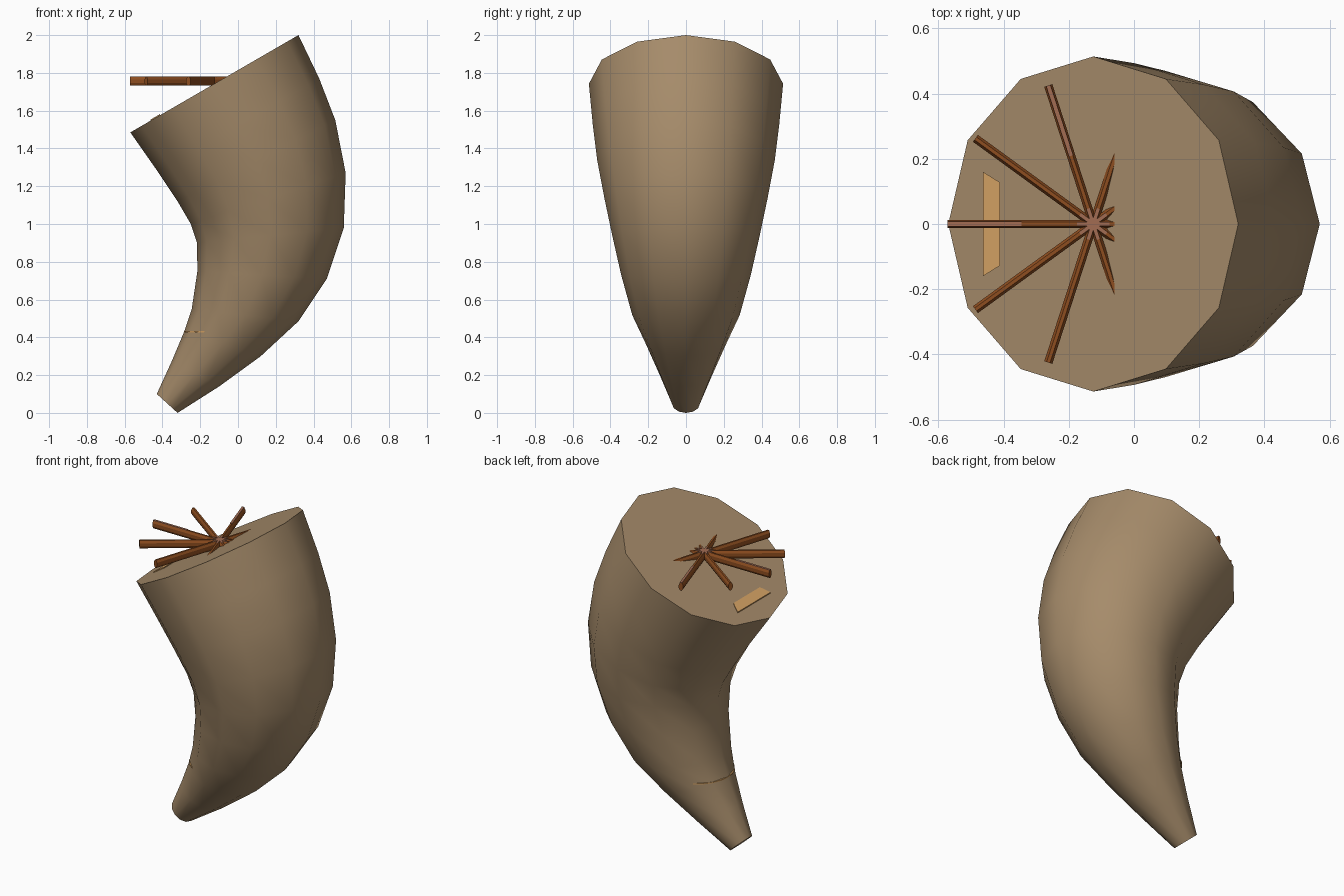
import bpy
import bmesh
from math import radians, sin, cos, pi
from mathutils import Vector, Matrix

cube = bpy.data.objects.get("Cube")
if cube:
    bpy.data.objects.remove(cube, do_unlink=True)


def material(name, r, g, b):
    m = bpy.data.materials.new(name)
    m.use_nodes = True
    m.diffuse_color = (r, g, b, 1)
    m.node_tree.nodes["Principled BSDF"].inputs["Base Color"].default_value = (r, g, b, 1)
    return m


horn_tan = material("horn_tan", 0.38, 0.26, 0.145)
stick_brown = material("stick_brown", 0.27, 0.075, 0.014)
worn_rose = material("worn_rose", 0.36, 0.15, 0.085)
amber = material("amber", 0.68, 0.37, 0.13)


def make_object(name, bm, mat):
    bmesh.ops.recalc_face_normals(bm, faces=bm.faces)
    mesh = bpy.data.meshes.new(name)
    bm.to_mesh(mesh)
    bm.free()
    mesh.materials.append(mat)
    ob = bpy.data.objects.new(name, mesh)
    bpy.context.collection.objects.link(ob)
    return ob


# Curved horn: round rings spanned between inner and outer profile points
inner = [(-.57, 1.485), (-.43, 1.285), (-.32, 1.12), (-.25, 1.0), (-.217, .9),
         (-.215, .75), (-.245, .55), (-.285, .43), (-.35, .275), (-.43, .1)]
outer = [(.32, 2.0), (.43, 1.77), (.515, 1.55), (.57, 1.27), (.56, .98),
         (.47, .71), (.32, .485), (.12, .3), (-.1, .14), (-.32, 0)]
SIDES = 12
bm = bmesh.new()
rings = []
for (xi, zi), (xo, zo) in zip(inner, outer):
    centre = Vector(((xi + xo) / 2, 0, (zi + zo) / 2))
    arm = Vector((xo, 0, zo)) - centre
    across = Vector((0, arm.length, 0))
    rings.append([bm.verts.new(centre + arm * cos(2 * pi * k / SIDES) + across * sin(2 * pi * k / SIDES))
                  for k in range(SIDES)])
for a, b in zip(rings, rings[1:]):
    for k in range(SIDES):
        n = (k + 1) % SIDES
        bm.faces.new((a[k], a[n], b[n], b[k]))
bm.faces.new(rings[0])
bm.faces.new(rings[-1])
horn = make_object("horn", bm, horn_tan)
bpy.ops.object.select_all(action='DESELECT')
horn.select_set(True)
bpy.context.view_layer.objects.active = horn
bpy.ops.object.shade_smooth_by_angle(angle=radians(50))

# Star of ten thin sticks, partly sunk into the mouth of the horn
hub = Vector((-.125, 0, 1.756))
LENGTH, HALF_W, HALF_H = .447, .013, .024
bm = bmesh.new()
for i in range(10):
    turn = Matrix.Translation(hub) @ Matrix.Rotation(i * pi / 5, 4, 'Z')
    shape = (Matrix.Translation((LENGTH / 2, 0, 0)) @ Matrix.Diagonal((1, HALF_W, HALF_H, 1))
             @ Matrix.Rotation(pi / 2, 4, 'Y') @ Matrix.Rotation(pi / 8, 4, 'Z'))
    bmesh.ops.create_cone(bm, cap_ends=True, segments=8, radius1=1.08, radius2=1.08,
                          depth=LENGTH, matrix=turn @ shape)
make_object("stick_star", bm, stick_brown)


def plate(name, size, matrix, mat):
    bm = bmesh.new()
    bmesh.ops.create_cube(bm, size=1, matrix=matrix @ Matrix.Diagonal((*size, 1)))
    return make_object(name, bm, mat)


# Worn patches on top of two sticks and at the hub
for label, angle, start in (("left", 108, .22), ("middle", 180, .22)):
    place = (Matrix.Translation(hub) @ Matrix.Rotation(radians(angle), 4, 'Z')
             @ Matrix.Translation(((start + LENGTH) / 2, 0, HALF_H)))
    plate("worn_patch_" + label, (LENGTH - start, .014, .004), place, worn_rose)
for i in range(5):
    place = (Matrix.Translation(hub + Vector((0, 0, HALF_H))) @ Matrix.Rotation(i * pi / 5, 4, 'Z'))
    plate("worn_hub_" + str(i + 1), (.1, .012, .004), place, worn_rose)

# Amber sliver lying on the sloped mouth
bm = bmesh.new()
low, high = [], []
for x, y in ((-.463, -.16), (-.412, -.128), (-.412, .128), (-.463, .16)):
    z = 1.7425 + (x + .125) * .5787
    low.append(bm.verts.new((x, y, z - .002)))
    high.append(bm.verts.new((x, y, z + .006)))
bm.faces.new(low)
bm.faces.new(high)
for k in range(4):
    n = (k + 1) % 4
    bm.faces.new((low[k], low[n], high[n], high[k]))
make_object("mouth_sliver", bm, amber)

# Thin disc that just breaks through the lower wall
bm = bmesh.new()
bmesh.ops.create_cone(bm, cap_ends=True, segments=24, radius1=.215, radius2=.215, depth=.007,
                      matrix=Matrix.Translation((-.07, 0, .43)))
make_object("lower_disc", bm, amber)
